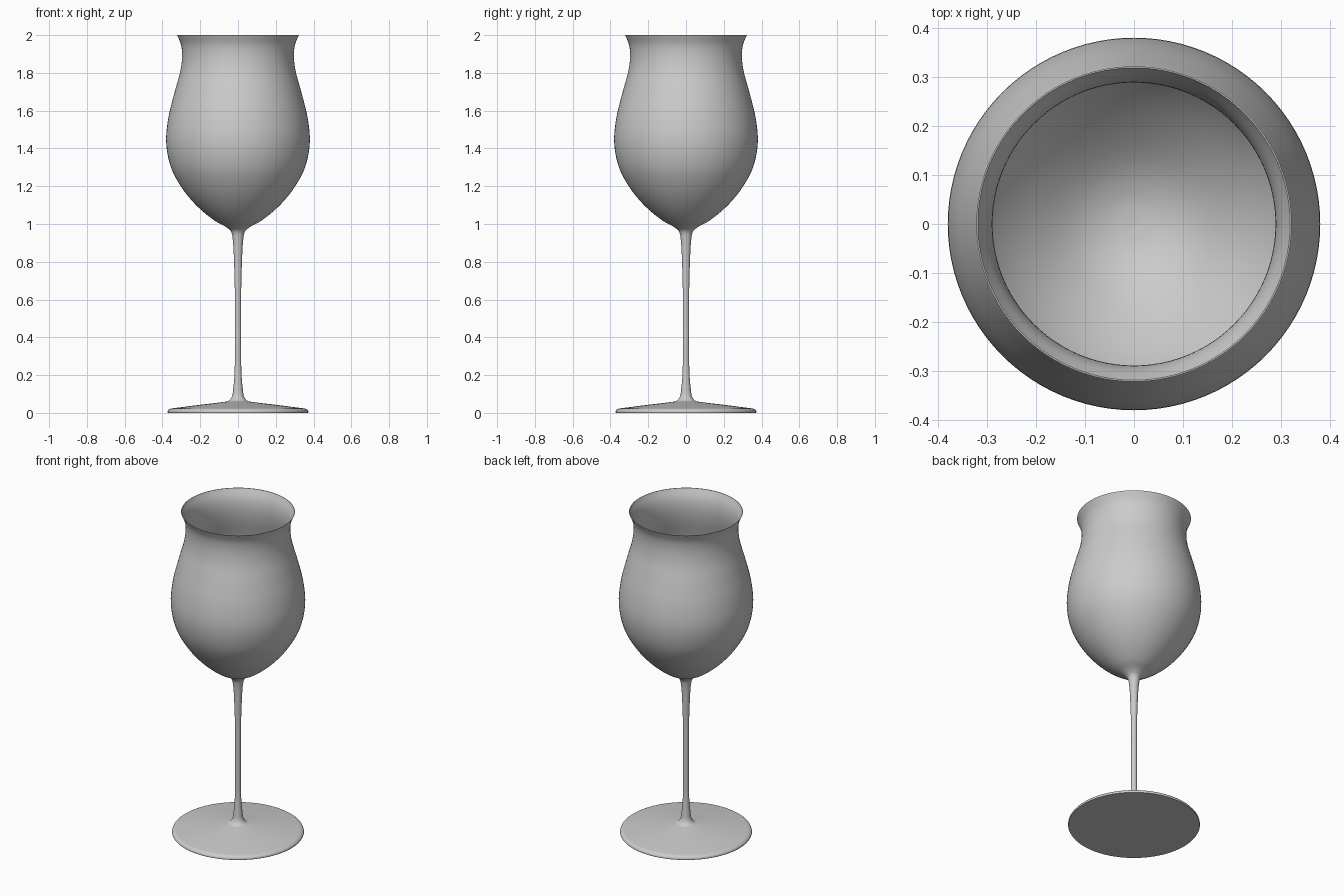
import bpy, bmesh, math
from mathutils import Matrix, Vector

if "Cube" in bpy.data.objects:
    bpy.data.objects.remove(bpy.data.objects["Cube"])

SEGMENTS = 96


def smooth_curve(points, steps=5):
    """Centripetal-style smooth curve through (radius, height) points."""
    p = [Vector(q) for q in points]
    p = [2 * p[0] - p[1]] + p + [2 * p[-1] - p[-2]]
    out = []
    for a, b, c, d in zip(p, p[1:], p[2:], p[3:]):
        t1 = (b - a).length ** 0.5
        t2 = t1 + (c - b).length ** 0.5
        t3 = t2 + (d - c).length ** 0.5
        for i in range(steps):
            t = t1 + (t2 - t1) * i / steps
            a1 = a.lerp(b, t / t1)
            a2 = b.lerp(c, (t - t1) / (t2 - t1))
            a3 = c.lerp(d, (t - t2) / (t3 - t2))
            b1 = a1.lerp(a2, t / t2)
            b2 = a2.lerp(a3, (t - t1) / (t3 - t1))
            out.append(b1.lerp(b2, (t - t1) / (t2 - t1)))
    return out + [p[-2]]


def lathe(name, profile):
    """Revolve a profile whose two ends lie on the z axis."""
    bm = bmesh.new()
    rings = []
    for r, z in profile:
        if r < 1e-4:
            rings.append([bm.verts.new((0, 0, z))] * SEGMENTS)
        else:
            rings.append([bm.verts.new(Matrix.Rotation(math.tau * i / SEGMENTS, 3, 'Z')
                                       @ Vector((r, 0, z))) for i in range(SEGMENTS)])
    for low, high in zip(rings, rings[1:]):
        for i in range(SEGMENTS):
            j = (i + 1) % SEGMENTS
            corners = dict.fromkeys((low[i], low[j], high[j], high[i]))
            bm.faces.new(list(corners))
    bmesh.ops.recalc_face_normals(bm, faces=bm.faces)
    mesh = bpy.data.meshes.new(name)
    bm.to_mesh(mesh)
    bm.free()
    obj = bpy.data.objects.new(name, mesh)
    bpy.context.collection.objects.link(obj)
    bpy.context.view_layer.objects.active = obj
    obj.select_set(True)
    bpy.ops.object.shade_smooth_by_angle(angle=math.radians(40))
    return obj


# Foot: flat underside, rounded edge, shallow cone
foot = [(0, 0), (0.371, 0)] + smooth_curve(
    [(0.373, 0.004), (0.371, 0.012), (0.36, 0.021), (0.34, 0.025)], 3)

# Stem and outer bowl: fillet, slim stem, tulip bowl, flared lip
outer = smooth_curve([
    (0.2, 0.043), (0.085, 0.057), (0.05, 0.064), (0.033, 0.085), (0.025, 0.13),
    (0.018, 0.22), (0.017, 0.4), (0.017, 0.65), (0.021, 0.8), (0.028, 0.92),
    (0.037, 0.96), (0.062, 0.983), (0.12, 1.015), (0.212, 1.09), (0.293, 1.185),
    (0.355, 1.3), (0.38, 1.43), (0.369, 1.56), (0.335, 1.7), (0.305, 1.81),
    (0.296, 1.89), (0.302, 1.95), (0.322, 2.0)])

# Inner bowl: thin wall, rounded bottom
inner = smooth_curve([
    (0.319, 2.0), (0.297, 1.95), (0.289, 1.89), (0.298, 1.81), (0.328, 1.7),
    (0.362, 1.56), (0.372, 1.43), (0.347, 1.303), (0.286, 1.192),
    (0.206, 1.1), (0.12, 1.03), (0.055, 1.002), (0, 0.995)])

lathe("wine_glass", foot + outer + inner)
